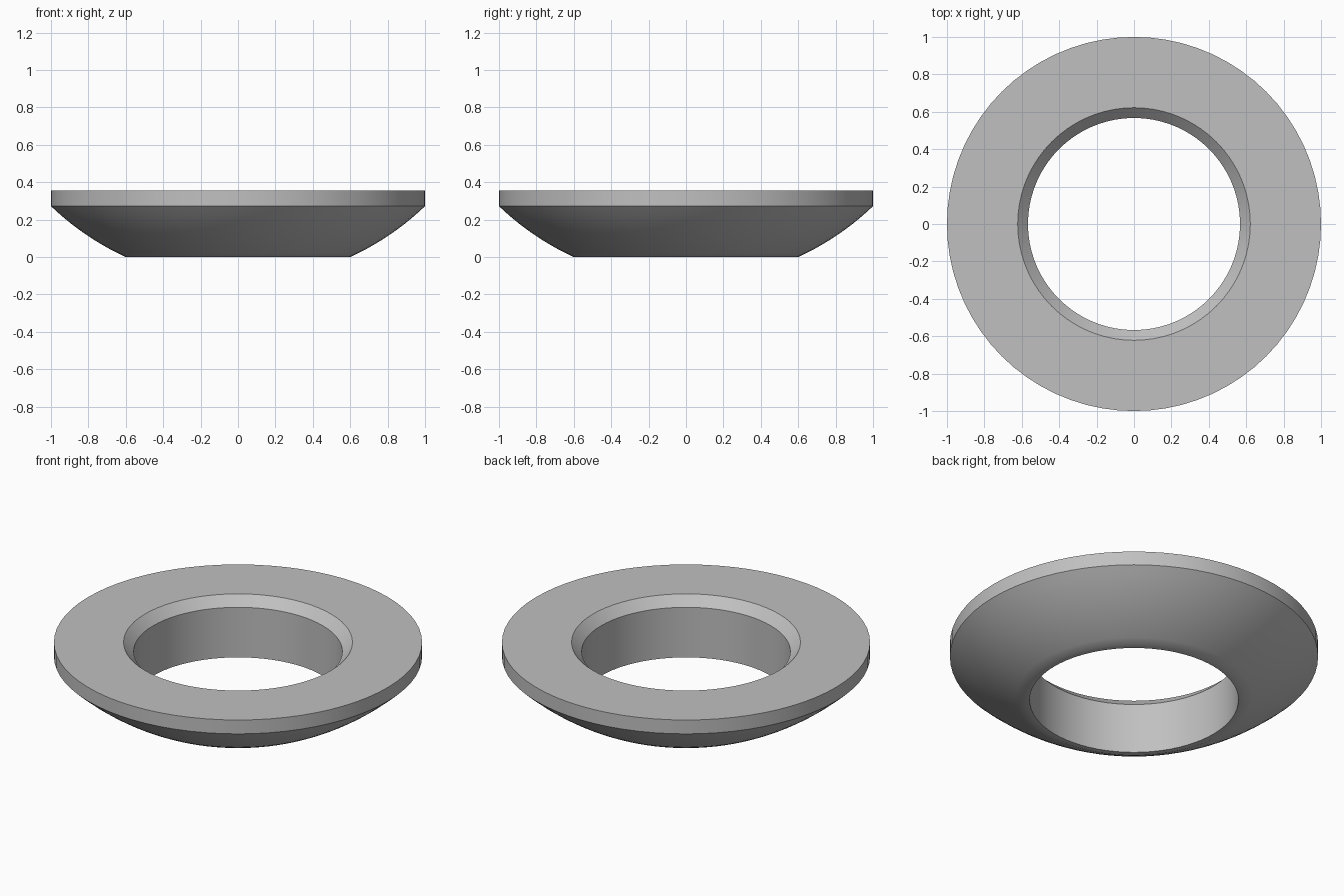
import bpy, bmesh, math

if "Cube" in bpy.data.objects:
    bpy.data.objects.remove(bpy.data.objects["Cube"], do_unlink=True)

SIDES = 72
ARC_STEPS = 10
HEIGHT, RIM_Z = 0.355, 0.272
BORE_R, FOOT_R, CHAMFER_R = 0.567, 0.6, 0.622

# Plain grey metal
grey = bpy.data.materials.new("grey_metal")
grey.use_nodes = True
colour = (0.53, 0.53, 0.53, 1.0)
grey.diffuse_color = colour
grey.node_tree.nodes["Principled BSDF"].inputs["Base Color"].default_value = colour

# Spherical underside: arc about a centre on the axis, from the foot to the rim
centre_z = (1 - FOOT_R ** 2 + RIM_Z ** 2) / (2 * RIM_Z)
radius = math.hypot(FOOT_R, centre_z)
start, end = math.asin(FOOT_R / radius), math.asin(1 / radius)
arc = []
for i in range(ARC_STEPS + 1):
    a = start + (end - start) * i / ARC_STEPS
    arc.append((radius * math.sin(a), centre_z - radius * math.cos(a)))

# Closed section: bore, foot, underside, rim, top face, chamfer
section = [(BORE_R, 0.0)] + arc + [
    (1.0, HEIGHT), (CHAMFER_R, HEIGHT), (BORE_R, HEIGHT - (CHAMFER_R - BORE_R))]

# Revolve the section around z
bm = bmesh.new()
rings = []
for s in range(SIDES):
    a = 2 * math.pi * s / SIDES
    rings.append([bm.verts.new((r * math.cos(a), r * math.sin(a), z)) for r, z in section])
for s in range(SIDES):
    here, there = rings[s], rings[(s + 1) % SIDES]
    for i in range(len(section)):
        j = (i + 1) % len(section)
        bm.faces.new((here[i], there[i], there[j], here[j]))
bmesh.ops.recalc_face_normals(bm, faces=bm.faces)
mesh = bpy.data.meshes.new("spherical_washer")
bm.to_mesh(mesh)
bm.free()
mesh.materials.append(grey)

washer = bpy.data.objects.new("spherical_washer", mesh)
bpy.context.collection.objects.link(washer)
bpy.ops.object.select_all(action="DESELECT")
washer.select_set(True)
bpy.context.view_layer.objects.active = washer
bpy.ops.object.shade_smooth_by_angle(angle=math.radians(30))
